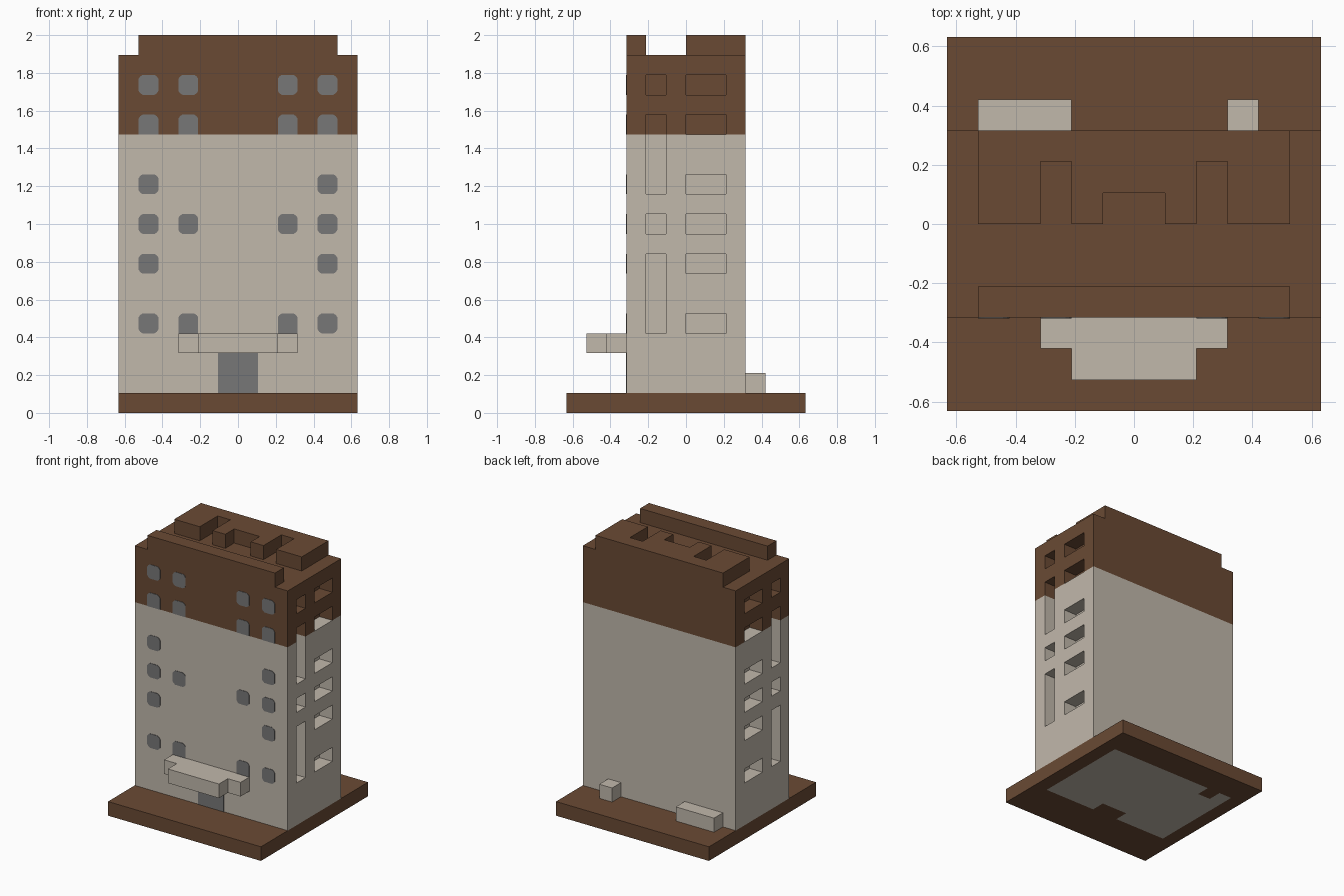
import bpy, bmesh
from mathutils import Vector

cube = bpy.data.objects.get("Cube")
if cube:
    bpy.data.objects.remove(cube, do_unlink=True)

U = 2 / 19  # one building block


def material(name, srgb):
    lin = [((c / 255 + 0.055) / 1.055) ** 2.4 for c in srgb] + [1]
    m = bpy.data.materials.new(name)
    m.use_nodes = True
    m.diffuse_color = lin
    bsdf = next(n for n in m.node_tree.nodes if n.type == 'BSDF_PRINCIPLED')
    bsdf.inputs["Base Color"].default_value = lin
    bsdf.inputs["Roughness"].default_value = 0.9
    return m


BEIGE = material("beige stone", (193, 184, 171))
BROWN = material("brown brick", (106, 74, 52))
GREY = material("window grey", (119, 119, 119))


def finish(name, bm, *mats):
    """Scale from blocks to units and make the object."""
    bmesh.ops.recalc_face_normals(bm, faces=bm.faces[:])
    bmesh.ops.scale(bm, vec=(U, U, U), verts=bm.verts[:])
    me = bpy.data.meshes.new(name)
    bm.to_mesh(me)
    bm.free()
    for m in mats:
        me.materials.append(m)
    ob = bpy.data.objects.new(name, me)
    bpy.context.collection.objects.link(ob)
    return ob


def prism(name, pts, direction, mat):
    """Extrude a flat outline along a direction."""
    bm = bmesh.new()
    face = bm.faces.new([bm.verts.new(p) for p in pts])
    ext = bmesh.ops.extrude_face_region(bm, geom=[face], use_keep_orig=True)
    bmesh.ops.translate(bm, vec=direction,
                        verts=[g for g in ext["geom"] if isinstance(g, bmesh.types.BMVert)])
    return finish(name, bm, mat)


def slab(name, outline, z0, z1, mat):
    return prism(name, [(x, y, z0) for x, y in outline], (0, 0, z1 - z0), mat)


def rect(x0, x1, y0, y1):
    return [(x0, y0), (x1, y0), (x1, y1), (x0, y1)]


def cut_box(lo, hi, cuts):
    """Box whose faces are split on the given planes per axis."""
    bm = bmesh.new()
    bmesh.ops.create_cube(bm, size=1)
    for v in bm.verts:
        v.co = [hi[i] if v.co[i] > 0 else lo[i] for i in range(3)]
    for axis, values in enumerate(cuts):
        normal = Vector((0, 0, 0))
        normal[axis] = 1
        for value in values:
            bmesh.ops.bisect_plane(bm, geom=bm.verts[:] + bm.edges[:] + bm.faces[:],
                                   plane_co=normal * value, plane_no=normal)
    return bm


# Ground slab, with a beige patch let into the underside
bm = cut_box((-6, -6, 0), (6, 6, 1), ((-5, -4, -3, -1, 1, 5), (-3, -2, 3, 4), ()))
for f in bm.faces:
    c = f.calc_center_median()
    patch = abs(c.x) < 5 and -3 < c.y < 4
    door_gap = abs(c.x) < 1 and c.y < -2
    back_gap = -4 < c.x < -3 and c.y > 3
    f.material_index = int(c.z < 0.01 and patch and not door_gap and not back_gap)
finish("ground_slab", bm, BROWN, BEIGE)

# Tower body with side windows pushed in one block deep
narrow = [(4, 8), (9, 10), (11, 15), (16, 17)]
wide = [(4, 5), (7, 8), (9, 10), (11, 12), (14, 15), (16, 17)]
bm = cut_box((-6, -3, 1), (6, 3, 18),
             ((), (-2, -1, 0, 2), (4, 5, 7, 8, 9, 10, 11, 12, 14, 15, 16, 17)))
for side in (-1, 1):
    openings = []
    for f in bm.faces:
        c = f.calc_center_median()
        if abs(c.x - 6 * side) > 0.01:
            continue
        rows = narrow if -2 < c.y < -1 else wide if 0 < c.y < 2 else []
        if any(a < c.z < b for a, b in rows):
            openings.append(f)
    ext = bmesh.ops.extrude_face_region(bm, geom=openings)
    bmesh.ops.translate(bm, vec=(-side, 0, 0),
                        verts=[g for g in ext["geom"] if isinstance(g, bmesh.types.BMVert)])
    bmesh.ops.delete(bm, geom=[f for f in openings if f.is_valid], context='FACES_ONLY')
for f in bm.faces:
    f.material_index = int(f.calc_center_median().z > 14.01)
finish("tower_body", bm, BEIGE, BROWN)

# Roof: front parapet and notched rear block
slab("front_parapet", rect(-5, 5, -3, -2), 18, 19, BROWN)
half = [(1, 1), (1, 0), (2, 0), (2, 2), (3, 2), (3, 0), (5, 0), (5, 3)]
slab("rear_roof_block", half + [(-x, y) for x, y in reversed(half)], 18, 19, BROWN)

# Stepped canopy over the door
canopy = [(3, -3), (3, -4), (2, -4), (2, -5)]
slab("canopy", canopy + [(-x, y) for x, y in reversed(canopy)], 3, 4, BEIGE)

# Low blocks behind the tower
slab("long_back_block", rect(-5, -2, 3, 4), 1, 2, BEIGE)
slab("small_back_block", rect(3, 4, 3, 4), 1, 2, BEIGE)


def front_pane(name, x0, z0, flat_bottom):
    """Thin pane with clipped corners on the front wall."""
    c, s = 0.2, 0.08
    corner = [(0, c), (s, s), (c, 0)]
    low = [(0, 0)] if flat_bottom else corner
    pts = low + [(1 - x, z) for x, z in reversed(low)]
    pts += [(1 - x, 1 - z) for x, z in corner]
    pts += [(x, 1 - z) for x, z in reversed(corner)]
    prism(name, [(x0 + x, -3, z0 + z) for x, z in pts], (0, -0.03, 0), GREY)


# Front windows: outer columns have six rows, inner columns four
for side, x_out, x_in in (("right", -5, -3), ("left", 4, 2)):
    for z in (4, 7, 9, 11, 14, 16):
        front_pane(f"{side}_outer_window_{z}", x_out, z, z == 14)
    for z in (4, 9, 14, 16):
        front_pane(f"{side}_inner_window_{z}", x_in, z, z in (4, 14))

# Door
prism("front_door", [(x, -3, z) for x, z in rect(-1, 1, 1, 3)], (0, -0.03, 0), GREY)
